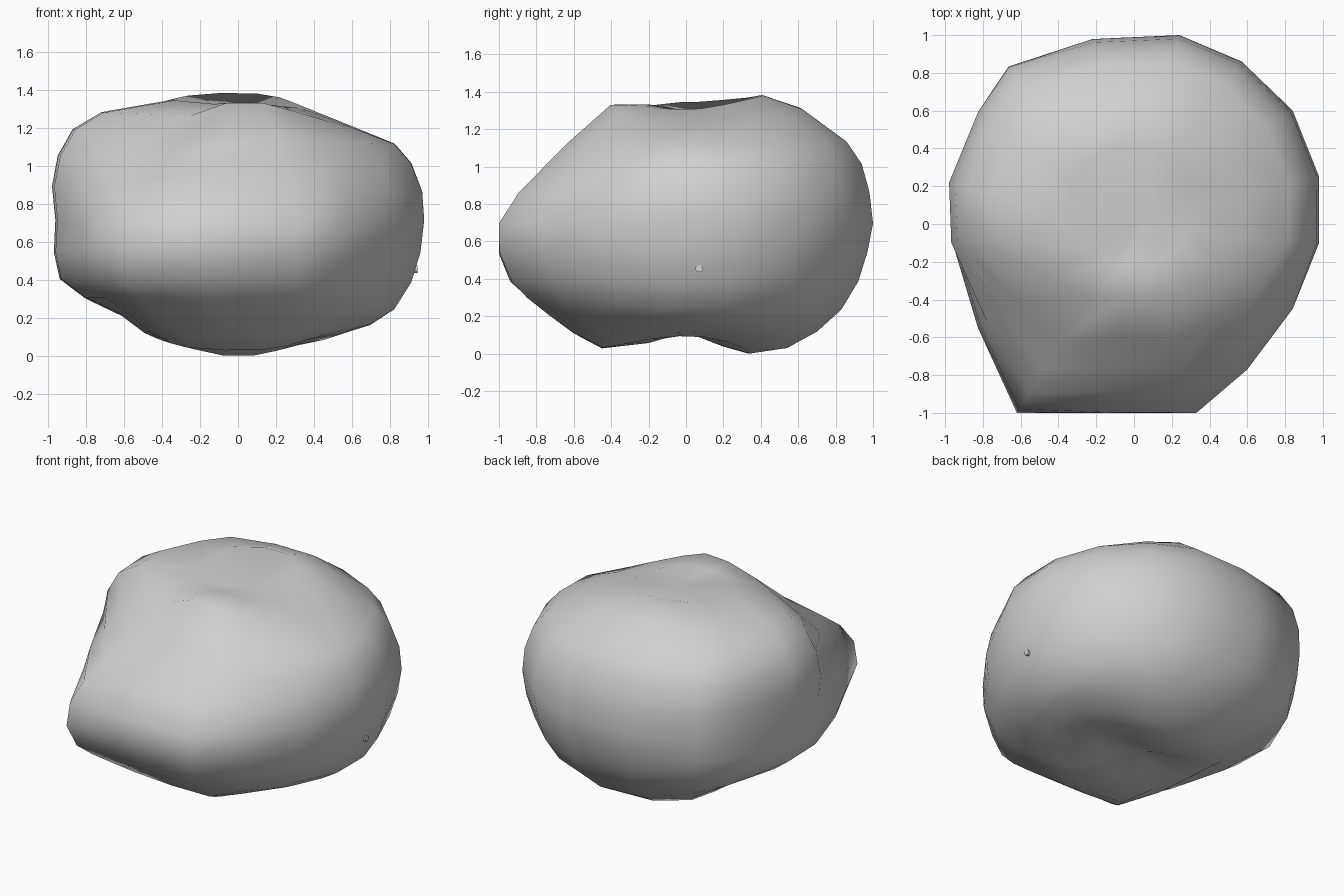
import bpy, bmesh, math

cube = bpy.data.objects.get("Cube")
if cube:
    bpy.data.objects.remove(cube, do_unlink=True)


def make_material(name, colour):
    mat = bpy.data.materials.new(name)
    mat.use_nodes = True
    mat.diffuse_color = colour
    mat.node_tree.nodes["Principled BSDF"].inputs["Base Color"].default_value = colour
    return mat


grey = make_material("stone grey", (0.63, 0.63, 0.63, 1))

# Widest outline of the stone, counter-clockwise from its +x side
outline = [(.98, .25), (.84, .6), (.57, .86), (.24, 1), (-.22, .98), (-.67, .84),
           (-.83, .6), (-.98, .22), (-.97, -.1), (-.83, -.55), (-.62, -1),
           (-.15, -1), (.33, -1), (.6, -.77), (.84, -.45), (.98, -.1)]

# Meridian profiles by direction in degrees: (share of outline, height)
right_side = [(.2, .12), (.4, .1), (.54, .12), (.71, .17), (.84, .25), (.93, .39), (.98, .55),
              (1, .72), (.99, .87), (.93, 1.02), (.84, 1.12), (.6, 1.21), (.31, 1.31)]
back = [(.2, .04), (.34, 0), (.54, .03), (.7, .12), (.83, .24), (.92, .39), (.97, .55),
        (1, .7), (.98, .87), (.94, 1.02), (.86, 1.14), (.62, 1.32), (.42, 1.39)]
left_side = [(.2, .12), (.35, .1), (.5, .13), (.62, .22), (.82, .31), (.96, .41), (.99, .55),
             (.98, .72), (1, .9), (.97, 1.06), (.89, 1.2), (.74, 1.285), (.35, 1.35)]
snout = [(.2, .07), (.45, .05), (.6, .13), (.74, .23), (.85, .31), (.94, .39), (1, .54),
         (.98, .7), (.9, .83), (.77, .94), (.63, 1.04), (.4, 1.27), (.2, 1.33)]
front = [(.2, .06), (.45, .03), (.6, .11), (.74, .22), (.85, .31), (.93, .39), (1, .55),
         (1, .7), (.88, .87), (.74, 1), (.6, 1.14), (.38, 1.35), (.2, 1.34)]
stations = [(0, right_side), (90, back), (180, left_side), (238, snout),
            (270, front), (360, right_side)]


def blended_profile(x, y, level):
    """Blend the two neighbouring profiles by direction."""
    angle = math.degrees(math.atan2(y, x)) % 360
    for (a0, p0), (a1, p1) in zip(stations, stations[1:]):
        if a0 <= angle <= a1:
            t = (angle - a0) / (a1 - a0)
            t = t * t * (3 - 2 * t)
            a, b = p0[level], p1[level]
            return a[0] + (b[0] - a[0]) * t, a[1] + (b[1] - a[1]) * t


# Stone body: rings lofted from the bottom hollow to the top hollow
bm = bmesh.new()
rings = []
for level in range(len(front)):
    ring = []
    for x, y in outline:
        share, height = blended_profile(x, y, level)
        ring.append(bm.verts.new((x * share, y * share, height)))
    rings.append(ring)
count = len(outline)
for low, high in zip(rings, rings[1:]):
    for i in range(count):
        j = (i + 1) % count
        bm.faces.new((low[i], low[j], high[j], high[i]))
bottom = bm.verts.new((0, 0, .12))
top = bm.verts.new((.08, .05, 1.29))
for i in range(count):
    j = (i + 1) % count
    bm.faces.new((bottom, rings[0][j], rings[0][i]))
    bm.faces.new((top, rings[-1][i], rings[-1][j]))

# Rest the lowest point on the ground
lowest = min(v.co.z for v in bm.verts)
for v in bm.verts:
    v.co.z -= lowest
for f in bm.faces:
    f.smooth = True
bmesh.ops.recalc_face_normals(bm, faces=bm.faces)
mesh = bpy.data.meshes.new("stone_body")
bm.to_mesh(mesh)
bm.free()
body = bpy.data.objects.new("stone_body", mesh)
bpy.context.collection.objects.link(body)
mesh.materials.append(grey)

# Tiny pip set into the +x flank
bpy.ops.mesh.primitive_cylinder_add(vertices=12, radius=.02, depth=.03,
                                    location=(.93, .07, .455),
                                    rotation=(0, math.pi / 2, 0))
pip = bpy.context.object
pip.name = "side_pip"
pip.data.materials.append(grey)
